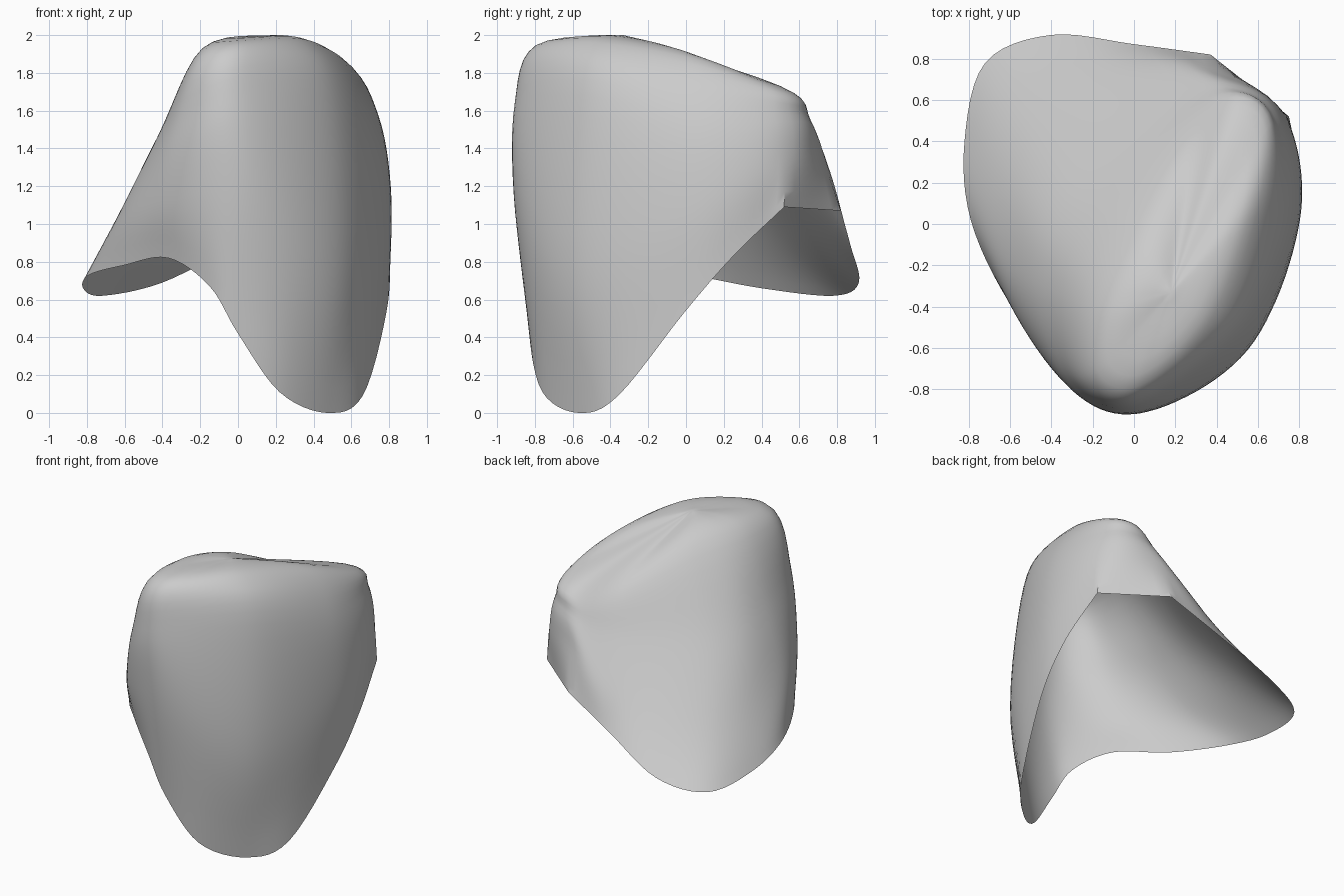
import bpy
from mathutils import Vector

if "Cube" in bpy.data.objects:
    bpy.data.objects.remove(bpy.data.objects["Cube"])

COLS, STEPS = 96, 6   # columns around, rows per band

# Loops run counter-clockwise (seen from above), starting at the low front lobe
RIM = [(.47, -.57, 0), (.66, -.36, .09), (.785, -.01, .53), (.8, .25, .83),
       (.75, .52, 1.09), (.37, .82, 1.07), (0, .87, .89), (-.4, .915, .69),
       (-.72, .78, .62), (-.82, .4, .66), (-.79, .02, .73), (-.61, -.37, .78),
       (-.37, -.66, .82), (-.15, -.81, .67), (0, -.83, .42), (.22, -.76, .11)]
CORNERS = (4, 5)                        # sharp ends of the back right notch
KEYS = [0, 2, 4, 5, 6, 8, 10, 12, 14, 16]   # rim points the upper loops follow
BELLY = [(.55, -.61, .8), (.8, .02, 1.1), (.73, .52, 1.33), (.42, .73, 1.33),
         (.05, .75, 1.13), (-.55, .45, .95), (-.63, -.2, 1.05),
         (-.38, -.72, 1.12), (.03, -.91, 1.15)]
SHOULDER = [(.49, -.55, 1.68), (.73, .02, 1.58), (.69, .5, 1.58), (.48, .66, 1.55),
            (.2, .58, 1.43), (-.32, .13, 1.39), (-.43, -.3, 1.45),
            (-.32, -.75, 1.52), (.0, -.9, 1.65)]
CROWN = [(.36, -.48, 1.96), (.55, .02, 1.88), (.6, .4, 1.76), (.47, .51, 1.72),
         (.28, .38, 1.69), (.0, -.08, 1.88), (-.16, -.4, 1.93),
         (-.17, -.72, 1.93), (.03, -.78, 1.95)]
APEX = Vector((.18, -.33, 2.0))


def spline(a, b, c, d, t):
    """Catmull-Rom point between b and c."""
    return 0.5 * (2 * b + (c - a) * t + (2 * a - 5 * b + 4 * c - d) * t ** 2
                  + (3 * b - a - 3 * c + d) * t ** 3)


def on_loop(points, k, t, corners=()):
    """Point at fraction t of segment k on a closed loop."""
    n = len(points)
    a, b, c, d = (Vector(points[(k + o) % n]) for o in (-1, 0, 1, 2))
    if k in corners:
        a = 2 * b - c
    if k + 1 in corners:
        d = 2 * c - b
    return spline(a, b, c, d, t)


# Loft each column from the rim up to the apex
verts, faces = [], []
rows = 4 * STEPS
for i in range(COLS):
    u = i / COLS * len(RIM)
    seg = max(n for n in range(len(KEYS) - 1) if KEYS[n] <= u)
    t = (u - KEYS[seg]) / (KEYS[seg + 1] - KEYS[seg])
    p = [on_loop(RIM, int(u), u - int(u), CORNERS)]
    p += [on_loop(loop, seg, t) for loop in (BELLY, SHOULDER, CROWN)] + [APEX]
    p = [2 * p[0] - p[1]] + p + [APEX]
    for j in range(rows):
        k, s = divmod(j, STEPS)
        v = spline(*p[k:k + 4], s / STEPS)
        v.z = min(max(v.z, 0), 2)          # flat worn top
        verts.append(v)
verts.append(APEX)

for i in range(COLS):
    a, b = i * rows, (i + 1) % COLS * rows
    for j in range(rows - 1):
        faces.append((a + j, b + j, b + j + 1, a + j + 1))
    faces.append((a + rows - 1, b + rows - 1, len(verts) - 1))

# Open thin shell
mesh = bpy.data.meshes.new("cap_shell")
mesh.from_pydata(verts, [], faces)
mesh.update()
shell = bpy.data.objects.new("cap_shell", mesh)
bpy.context.collection.objects.link(shell)

grey = bpy.data.materials.new("light_grey")
grey.diffuse_color = (0.6, 0.6, 0.6, 1)
grey.use_nodes = True
grey.node_tree.nodes["Principled BSDF"].inputs["Base Color"].default_value = grey.diffuse_color
mesh.materials.append(grey)

bpy.context.view_layer.objects.active = shell
shell.select_set(True)
bpy.ops.object.shade_smooth_by_angle(angle=0.6)
